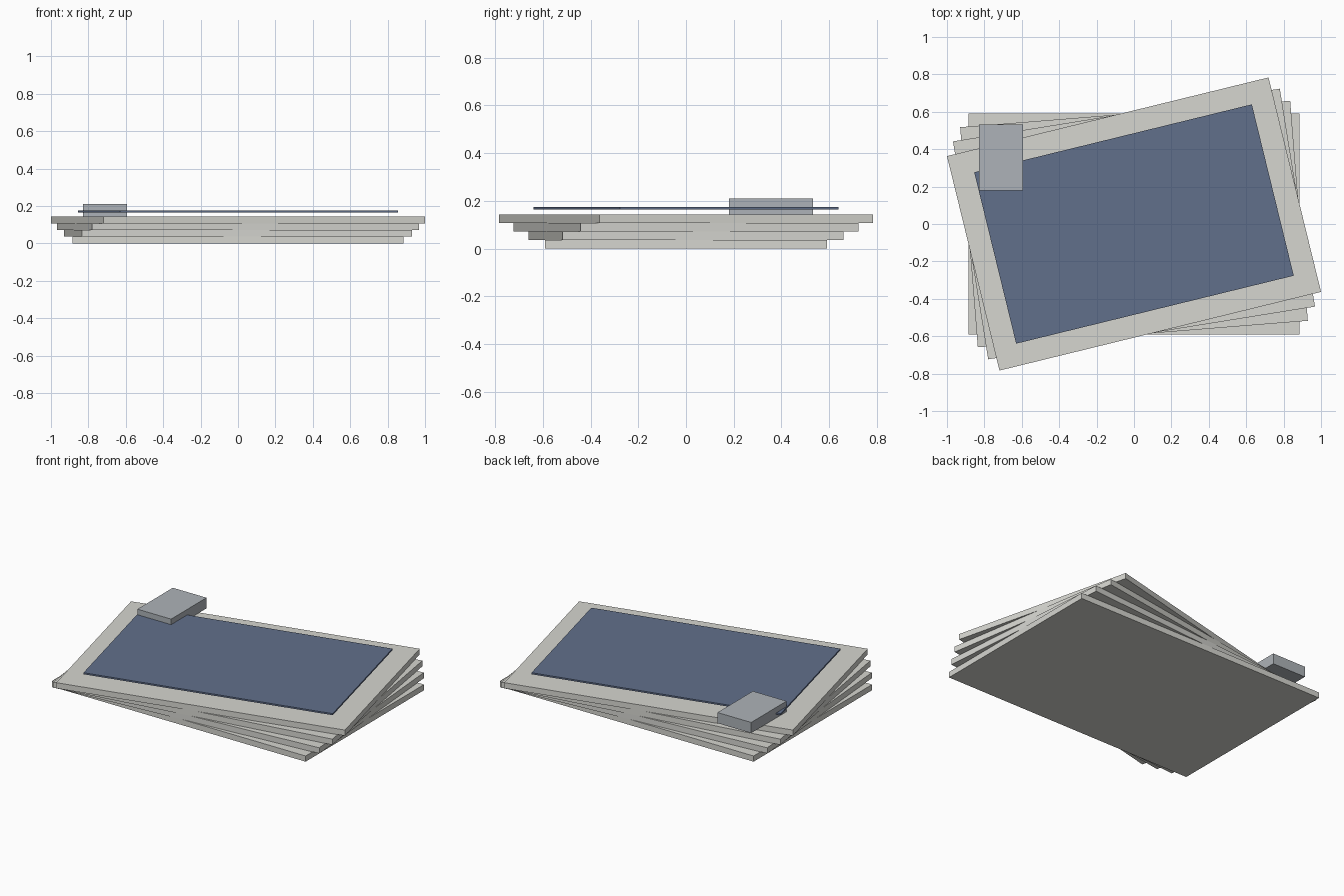
import bpy
from mathutils import Matrix

if "Cube" in bpy.data.objects:
    bpy.data.objects.remove(bpy.data.objects["Cube"])

TWIST = 0.08      # radians between neighbouring slabs
PITCH = 0.0358    # slab thickness


def material(name, rgb):
    m = bpy.data.materials.new(name)
    m.diffuse_color = (*rgb, 1)
    m.use_nodes = True
    m.node_tree.nodes["Principled BSDF"].inputs["Base Color"].default_value = m.diffuse_color
    return m


def box(name, size, centre, angle, mat):
    bpy.ops.mesh.primitive_cube_add(size=1)
    ob = bpy.context.object
    ob.name = name
    ob.data.transform(Matrix.Diagonal((*size, 1)))
    ob.location = centre
    ob.rotation_euler.z = angle
    ob.data.materials.append(mat)
    return ob


stone = material("pale_grey", (0.67, 0.67, 0.63))
blue = material("slate_blue", (0.12, 0.16, 0.26))
steel = material("cool_grey", (0.42, 0.45, 0.48))

# Stack of slabs, each turned a little further
for i in range(4):
    box(f"slab_{i + 1}", (1.77, 1.18, PITCH), (0, 0, PITCH * (i + 0.5)), TWIST * i, stone)

# Thin panel hovering just above the top slab
box("top_panel", (1.528, 0.943, 0.01), (0, 0, 0.17), TWIST * 3, blue)

# Small block at the back left corner
box("corner_block", (0.235, 0.353, 0.067), (-0.71, 0.356, 0.1765), 0, steel)
